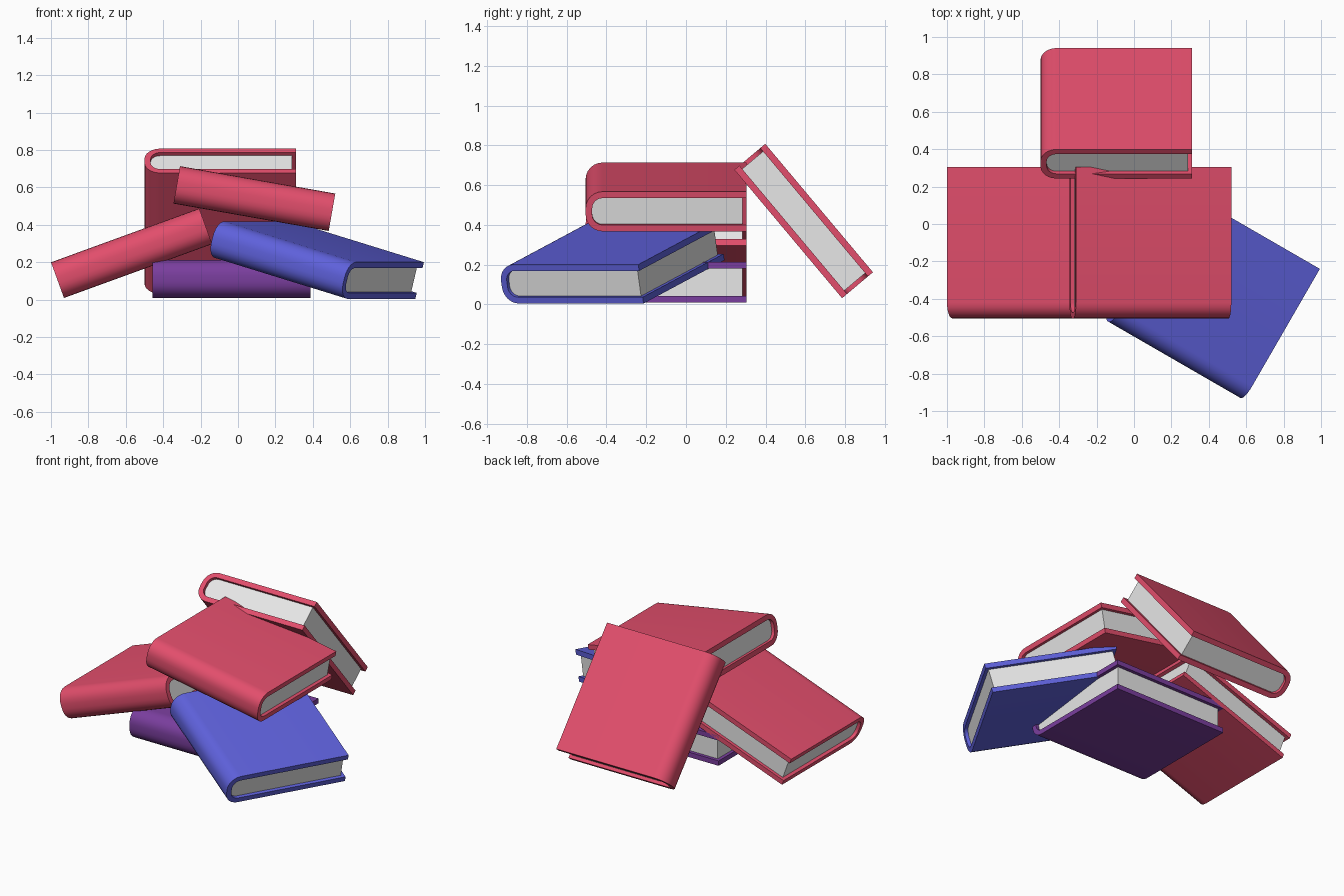
import bpy
import bmesh
import math
from mathutils import Matrix, Vector

if "Cube" in bpy.data.objects:
    bpy.data.objects.remove(bpy.data.objects["Cube"])

LENGTH, DEPTH, THICK = 0.843, 0.81, 0.203
BOARD = 0.033      # cover thickness
INSET = 0.022      # how far the pages sit inside the cover


def material(name, rgb):
    m = bpy.data.materials.new(name)
    m.diffuse_color = (*rgb, 1)
    m.use_nodes = True
    m.node_tree.nodes["Principled BSDF"].inputs["Base Color"].default_value = m.diffuse_color
    return m


RED = material("red cover", (0.76, 0.076, 0.15))
BLUE = material("blue cover", (0.114, 0.12, 0.716))
PURPLE = material("purple cover", (0.195, 0.048, 0.342))
PAPER = material("paper", (0.807, 0.807, 0.807))


def spine_profile(offset, fore_edge, steps=6):
    """Open (y, z) outline with a rounded spine, shrunk inward by offset."""
    r = 0.085 - offset
    half = THICK / 2 - offset
    cy, cz = -DEPTH / 2 + 0.085, half - r
    upper = [(cy - r * math.sin(a), cz + r * math.cos(a))
             for a in (i * math.pi / 2 / steps for i in range(steps + 1))]
    upper = [(fore_edge, half)] + upper
    return upper + [(y, -z) for y, z in reversed(upper)]


def extrude(name, outline, length, mat, matrix):
    """Extrude a closed (y, z) outline along x, centred."""
    bm = bmesh.new()
    face = bm.faces.new([bm.verts.new((-length / 2, y, z)) for y, z in outline])
    out = bmesh.ops.extrude_face_region(bm, geom=[face])
    moved = [v for v in out["geom"] if isinstance(v, bmesh.types.BMVert)]
    bmesh.ops.translate(bm, verts=moved, vec=(length, 0, 0))
    bmesh.ops.recalc_face_normals(bm, faces=bm.faces)
    mesh = bpy.data.meshes.new(name)
    bm.to_mesh(mesh)
    bm.free()
    mesh.materials.append(mat)
    obj = bpy.data.objects.new(name, mesh)
    bpy.context.collection.objects.link(obj)
    obj.matrix_world = matrix
    bpy.ops.object.select_all(action='DESELECT')
    obj.select_set(True)
    bpy.context.view_layer.objects.active = obj
    bpy.ops.object.shade_smooth_by_angle(angle=math.radians(30))


def book(name, mat, centre, rotation):
    matrix = Matrix.Translation(Vector(centre)) @ rotation
    # wrap-around cover with rounded spine
    outer = spine_profile(0, DEPTH / 2)
    inner = spine_profile(BOARD, DEPTH / 2)
    extrude(name + "_cover", outer + inner[::-1], LENGTH, mat, matrix)
    # page block
    pages = spine_profile(BOARD, DEPTH / 2 - INSET)
    extrude(name + "_pages", pages, LENGTH - 2 * INSET, PAPER, matrix)


def rot(degrees, axis):
    return Matrix.Rotation(math.radians(degrees), 4, axis)


# Heap of five books
book("bottom_book", PURPLE, (-0.035, -0.10, 0.111), Matrix.Identity(4))
book("left_book", RED, (-0.569, -0.10, 0.248), rot(-20, 'Y'))
book("top_book", RED, (0.0875, -0.10, 0.54), rot(10, 'Y'))
book("right_book", BLUE, (0.416, -0.374, 0.211), rot(-30, 'Z') @ rot(15, 'Y'))
book("back_book", RED, (-0.095, 0.592, 0.419), rot(-50, 'X') @ rot(-90, 'Z'))
